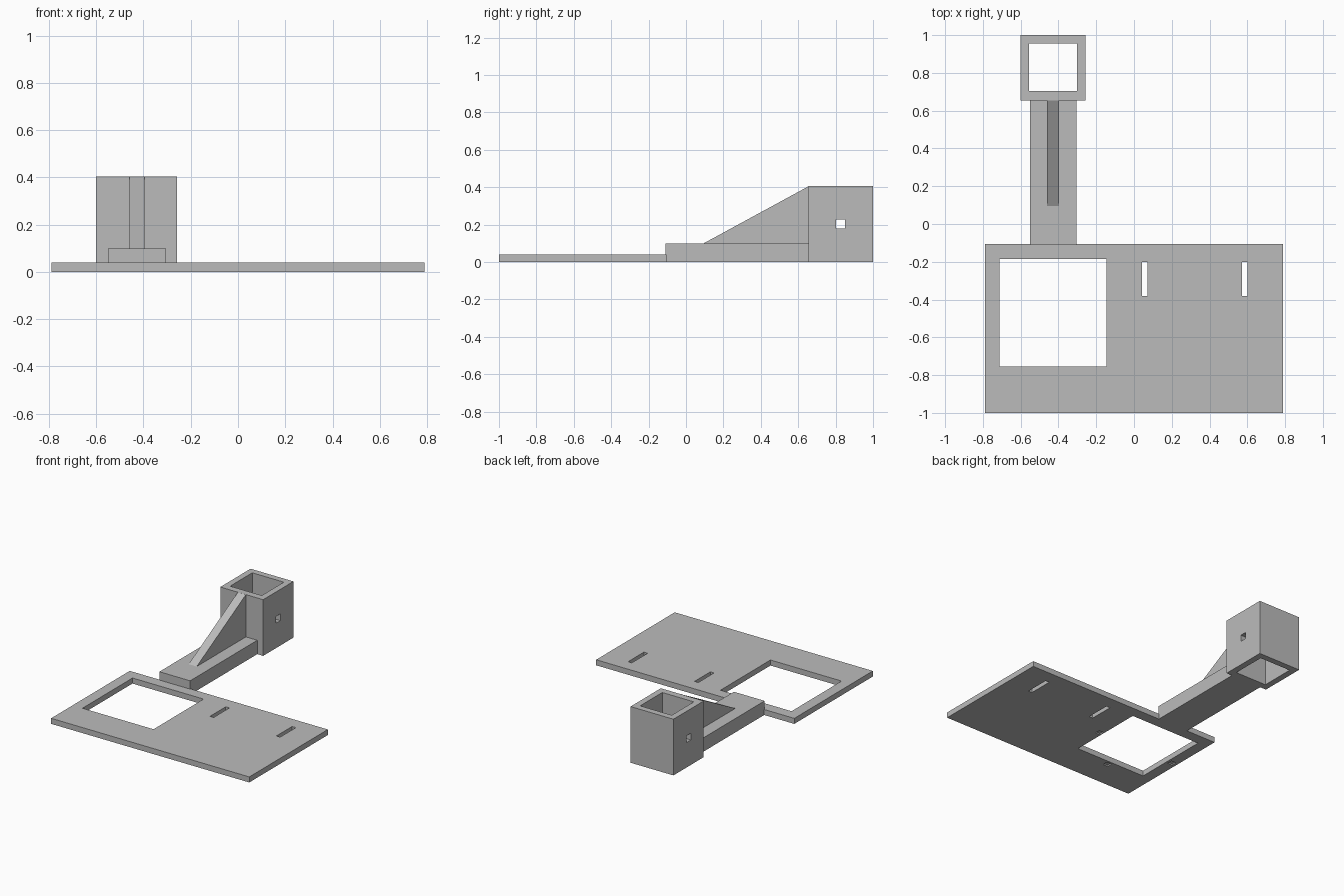
import bpy
import bmesh

old = bpy.data.objects.get("Cube")
if old:
    bpy.data.objects.remove(old)

# One plain grey for the whole bracket
GREY = (0.5, 0.5, 0.5, 1)
mat = bpy.data.materials.new("light grey plastic")
mat.use_nodes = True
mat.diffuse_color = GREY
mat.node_tree.nodes["Principled BSDF"].inputs["Base Color"].default_value = GREY


def prism(name, outline, extrude):
    """Extrude a closed outline of 3D points along a vector."""
    bm = bmesh.new()
    face = bm.faces.new([bm.verts.new(p) for p in outline])
    grown = bmesh.ops.extrude_face_region(bm, geom=[face], use_keep_orig=True)
    verts = [g for g in grown["geom"] if isinstance(g, bmesh.types.BMVert)]
    bmesh.ops.translate(bm, verts=verts, vec=extrude)
    bmesh.ops.recalc_face_normals(bm, faces=bm.faces)
    mesh = bpy.data.meshes.new(name)
    bm.to_mesh(mesh)
    bm.free()
    mesh.materials.append(mat)
    obj = bpy.data.objects.new(name, mesh)
    bpy.context.collection.objects.link(obj)
    return obj


def box(name, x, y, z):
    base = [(x[0], y[0], z[0]), (x[1], y[0], z[0]), (x[1], y[1], z[0]), (x[0], y[1], z[0])]
    return prism(name, base, (0, 0, z[1] - z[0]))


def cut(obj, x, y, z):
    """Subtract a box from a part and discard the cutter."""
    cutter = box("cutter", x, y, z)
    cutter.hide_render = True
    mod = obj.modifiers.new("cut", 'BOOLEAN')
    mod.object = cutter
    mod.operation = 'DIFFERENCE'
    mod.solver = 'EXACT'
    bpy.context.view_layer.objects.active = obj
    bpy.ops.object.modifier_apply(modifier=mod.name)
    bpy.data.objects.remove(cutter)


# Base plate with its square window and two strap slots
THROUGH = (-0.1, 0.6)
plate = box("base_plate", (-0.79, 0.79), (-1, -0.105), (0, 0.04))
cut(plate, (-0.712, -0.145), (-0.755, -0.185), THROUGH)
for x in (0.057, 0.587):
    cut(plate, (x - 0.015, x + 0.015), (-0.38, -0.2), THROUGH)

# Small shallow recesses under the window frame
for x, y in ((-0.12, -0.5), (-0.75, -0.5), (-0.43, -0.79)):
    cut(plate, (x - 0.02, x + 0.02), (y - 0.02, y + 0.02), (-0.1, 0.01))

# Arm joining the plate to the socket
box("arm", (-0.55, -0.305), (-0.11, 0.656), (0, 0.1))

# Triangular stiffening rib on the arm
prism("rib", [(-0.46, 0.095, 0.1), (-0.46, 0.656, 0.1), (-0.46, 0.656, 0.405)], (0.064, 0, 0))

# Square tube socket with a pin hole across it
socket = box("socket", (-0.6, -0.258), (0.655, 1), (0, 0.405))
cut(socket, (-0.555, -0.303), (0.703, 0.955), THROUGH)
cut(socket, (-0.7, -0.1), (0.802, 0.85), (0.18, 0.228))
